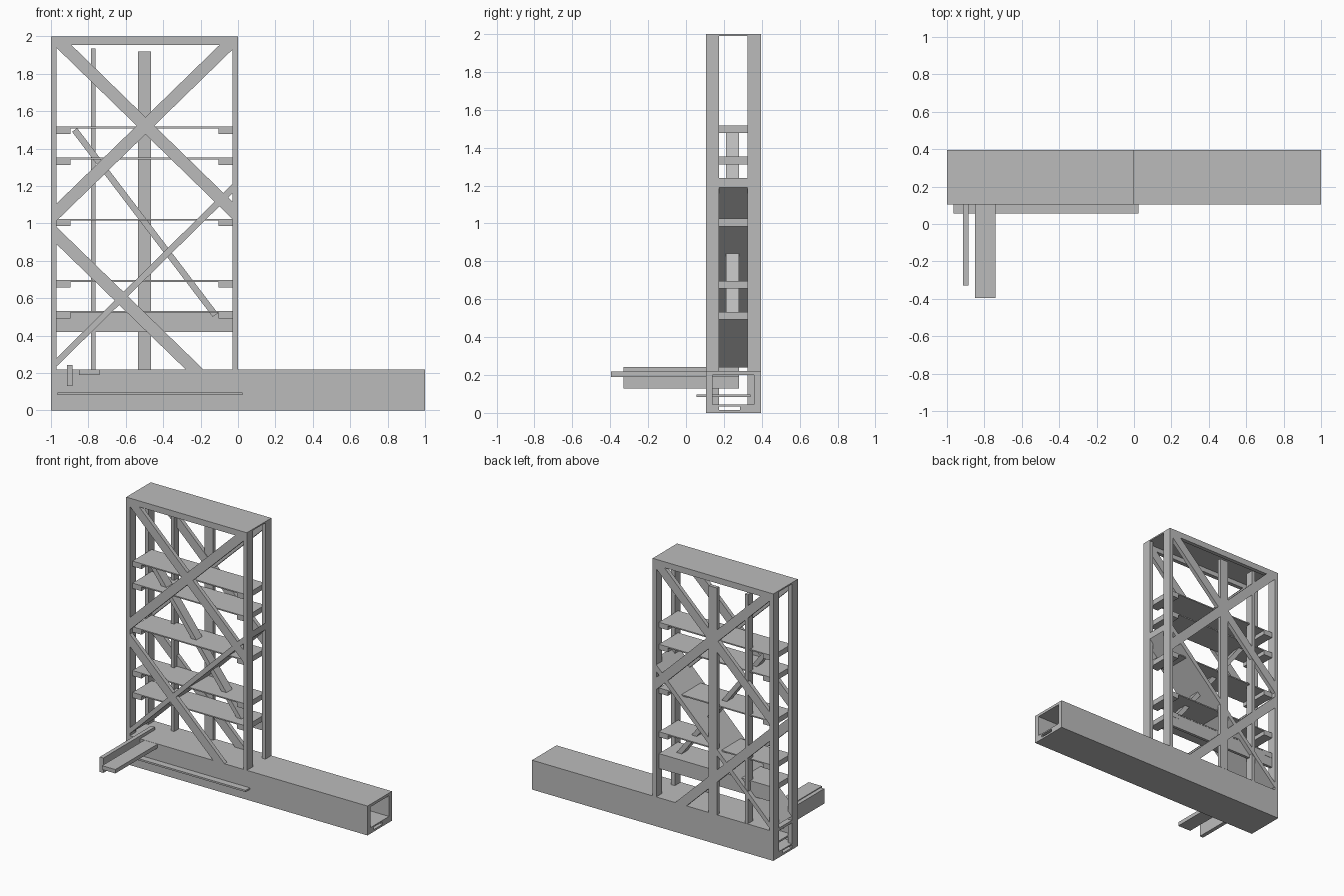
import bpy, math

if "Cube" in bpy.data.objects:
    bpy.data.objects.remove(bpy.data.objects["Cube"])

grey = bpy.data.materials.new("warm_grey")
grey.diffuse_color = (0.5, 0.5, 0.5, 1)
grey.use_nodes = True
grey.node_tree.nodes["Principled BSDF"].inputs["Base Color"].default_value = grey.diffuse_color

Y0, Y1 = 0.105, 0.395      # front and back faces of the tower
XL, XR = -0.97, -0.03      # inner faces of the posts


def prism(name, pts, y0, y1):
    """Extrude an x-z outline from y0 to y1."""
    n = len(pts)
    area = sum(pts[i][0] * pts[(i + 1) % n][1] - pts[(i + 1) % n][0] * pts[i][1] for i in range(n))
    if area < 0:
        pts = pts[::-1]
    verts = [(x, y0, z) for x, z in pts] + [(x, y1, z) for x, z in pts]
    faces = [tuple(range(n)), tuple(range(2 * n - 1, n - 1, -1))]
    faces += [(i, i + n, (i + 1) % n + n, (i + 1) % n) for i in range(n)]
    me = bpy.data.meshes.new(name)
    me.from_pydata(verts, [], faces)
    me.materials.append(grey)
    ob = bpy.data.objects.new(name, me)
    bpy.context.collection.objects.link(ob)
    return ob


def box(name, x0, x1, y0, y1, z0, z1):
    return prism(name, [(x0, z0), (x1, z0), (x1, z1), (x0, z1)], y0, y1)


def clip(pts, limit, sign):
    """Keep the part of an outline where sign * z <= sign * limit."""
    out = []
    for (ax, az), (bx, bz) in zip(pts, pts[1:] + pts[:1]):
        a_in, b_in = sign * az <= sign * limit, sign * bz <= sign * limit
        if a_in:
            out.append((ax, az))
        if a_in != b_in:
            t = (limit - az) / (bz - az)
            out.append((ax + t * (bx - ax), limit))
    return out


def brace(name, x0, z0, x1, z1, half, y0, y1):
    """Sloping bar with upright ends, trimmed between beam and top rail."""
    pts = [(x0, z0 - half), (x1, z1 - half), (x1, z1 + half), (x0, z0 + half)]
    prism(name, clip(clip(pts, 1.956, 1), 0.219, -1), y0, y1)


# Hollow base beam
box("beam_top", -1, 1, Y0, Y1, 0.2, 0.22)
box("beam_bottom", -1, 1, Y0, Y1, 0, 0.015)
box("beam_front_wall", -1, 1, Y0, Y0 + 0.035, 0.015, 0.2)
box("beam_back_wall", -1, 1, Y1 - 0.035, Y1, 0.015, 0.2)
box("beam_floor", -1, 1, 0.14, 0.36, 0.035, 0.045)
box("beam_floor_front_rail", -1, 1, 0.14, 0.175, 0.015, 0.035)
box("beam_floor_back_rail", -1, 1, 0.285, 0.36, 0.015, 0.035)

# Corner posts
for side, x0, x1, z0 in (("left", -1, XL, 0), ("right", XR, 0, 0.2)):
    box(side + "_front_post", x0, x1, Y0, Y0 + 0.07, z0, 1.99)
    box(side + "_back_post", x0, x1, Y1 - 0.07, Y1, z0, 1.99)

# Top cap, with rails and cross braces on the front and back
box("top_plate", -1, 0, Y0, Y1, 1.99, 2)
for side, y0, y1 in (("front", Y0, Y0 + 0.03), ("back", Y1 - 0.03, Y1)):
    box(side + "_top_rail", XL, XR, y0, y1, 1.955, 1.99)
    brace(side + "_rising_brace", XL, 1.06, XR, 1.975, 0.046, y0, y1)
    brace(side + "_falling_brace", XL, 1.985, XR, 1.07, 0.046, y0, y1)
    brace(side + "_lower_brace", XL, 0.935, -0.13, 0.12, 0.046, y0, y1)

# Sloping panel across the full depth, and the slim bar that crosses it
prism("sloping_panel", [(-1, 0.25), (-0.965, 0.24), (0, 1.19), (0, 1.24)], Y0, Y1)
prism("slim_diagonal", [(-0.887, 1.49), (-0.86, 1.51), (-0.108, 0.52), (-0.135, 0.50)], 0.21, 0.28)

# Back uprights
box("wide_upright", -0.535, -0.465, Y1 - 0.025, Y1 + 0.001, 0.22, 1.92)
box("narrow_upright", -0.787, -0.762, 0.332, 0.392, 0.22, 1.935)

# Shelves on cleats
for i, z in enumerate((1.517, 1.352, 1.025, 0.697, 0.533), 1):
    box(f"shelf_{i}", XL, XR, 0.136, 0.364, z - 0.009, z)
    box(f"shelf_{i}_left_cleat", XL, -0.895, 0.136, 0.364, z - 0.04, z - 0.009)
    box(f"shelf_{i}_right_cleat", -0.105, XR, 0.136, 0.364, z - 0.04, z - 0.009)
box("shelf_apron", XL, XR, 0.34, 0.362, 0.42, 0.524)

# Plates that reach out through the front of the beam
box("long_strip", -0.965, 0.025, 0.055, 0.34, 0.083, 0.096)
box("flat_arm", -0.85, -0.74, -0.395, 0.28, 0.19, 0.219)
box("upright_arm", -0.915, -0.885, -0.33, 0.28, 0.13, 0.242)
